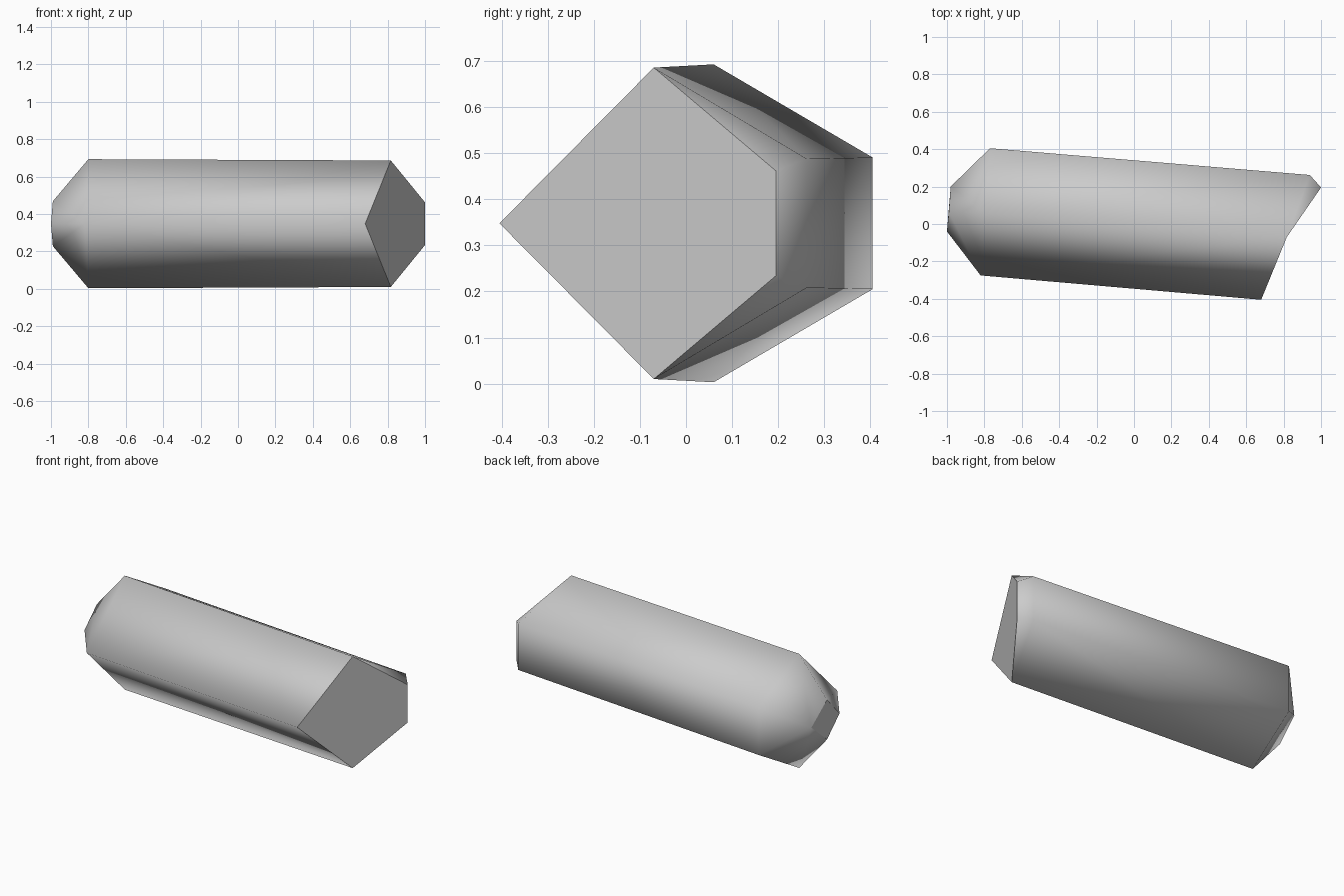
import bpy, bmesh

if "Cube" in bpy.data.objects:
    bpy.data.objects.remove(bpy.data.objects["Cube"])

grey = bpy.data.materials.new("stone grey")
grey.diffuse_color = (0.6, 0.6, 0.6, 1)
grey.use_nodes = True
grey.node_tree.nodes["Principled BSDF"].inputs["Base Color"].default_value = grey.diffuse_color

bm = bmesh.new()
MID = 0.348  # height of the mirror plane


def pair(x, y, h):
    """Upper and lower vertex, mirrored about the middle height."""
    return [bm.verts.new((x, y, MID + s * h)) for s in (1, -1)]


def single(x, y):
    return bm.verts.new((x, y, MID))


# Shaft section at the left end
l_front = single(-0.82, -0.275)
l_top = pair(-0.80, 0.06, 0.345)
l_back = pair(-0.77, 0.405, 0.143)
# Small diamond tip on the left
t_front = single(-1.0, -0.04)
t_top = pair(-0.99, 0.065, 0.12)
t_back = single(-0.98, 0.20)
# Slanted cut at the right end
r_front = single(0.68, -0.405)
r_top = pair(0.817, -0.07, 0.338)
r_cut = pair(1.0, 0.195, 0.114)
r_back = pair(0.94, 0.262, 0.14)

# Faces repeated above and below the middle
for i in (0, 1):
    bm.faces.new((l_front, r_front, r_top[i], l_top[i]))
    bm.faces.new((l_top[i], r_top[i], r_back[i], l_back[i]))
    bm.faces.new((l_front, l_top[i], t_top[i], t_front))
    bm.faces.new((l_top[i], l_back[i], t_back, t_top[i]))
    bm.faces.new((r_top[i], r_cut[i], r_back[i]))

# Back wall, back facet of the tip, and back chamfer
bm.faces.new((l_back[0], r_back[0], r_back[1], l_back[1]))
bm.faces.new((l_back[0], l_back[1], t_back))
bm.faces.new((r_back[0], r_cut[0], r_cut[1], r_back[1]))
# Flat end faces
ends = [bm.faces.new((r_front, r_top[1], r_cut[1], r_cut[0], r_top[0])),
        bm.faces.new((t_front, t_top[0], t_back, t_top[1]))]

bmesh.ops.recalc_face_normals(bm, faces=bm.faces)
# Smooth shaft with crisp end faces
for f in bm.faces:
    f.smooth = True
for f in ends:
    for e in f.edges:
        e.smooth = False

mesh = bpy.data.meshes.new("crystal_shard")
bm.to_mesh(mesh)
bm.free()
mesh.materials.append(grey)
shard = bpy.data.objects.new("crystal_shard", mesh)
bpy.context.collection.objects.link(shard)
